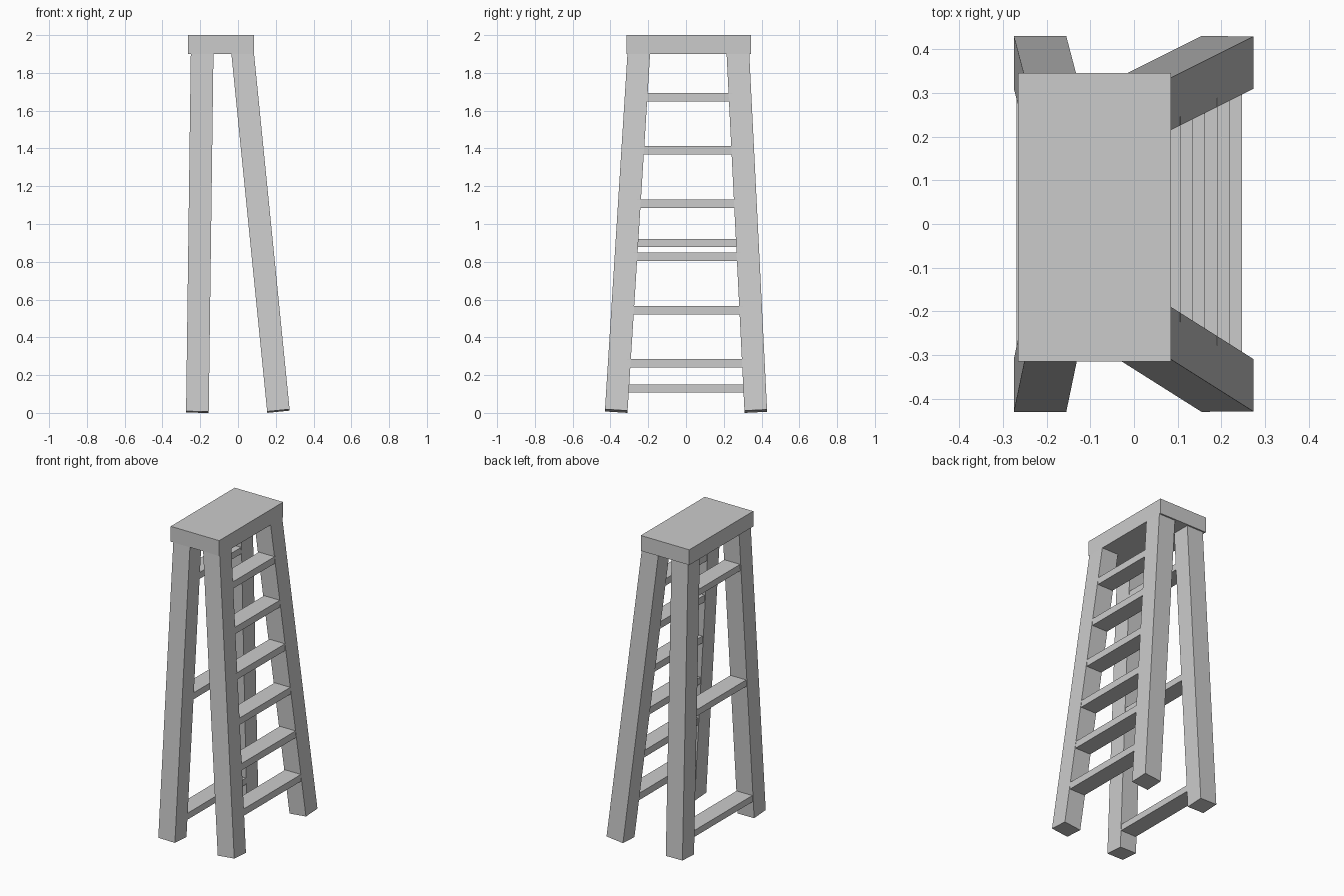
import bpy
import bmesh
from mathutils import Vector

cube = bpy.data.objects.get("Cube")
if cube:
    bpy.data.objects.remove(cube, do_unlink=True)

# Single plain grey
grey = bpy.data.materials.new("plain grey")
grey.use_nodes = True
color = (0.6, 0.6, 0.6, 1)
grey.diffuse_color = color
grey.node_tree.nodes["Principled BSDF"].inputs["Base Color"].default_value = color

TOP = 1.9      # underside of the platform
HALF = 0.06    # half the thickness of a leg


def make_box(name, low, high):
    low, high = Vector(low), Vector(high)
    bm = bmesh.new()
    bmesh.ops.create_cube(bm, size=1)
    for v in bm.verts:
        v.co = (low + high) / 2 + v.co * (high - low)
    return finish(name, bm)


def finish(name, bm):
    mesh = bpy.data.meshes.new(name)
    bm.to_mesh(mesh)
    bm.free()
    mesh.materials.append(grey)
    obj = bpy.data.objects.new(name, mesh)
    bpy.context.collection.objects.link(obj)
    return obj


def make_leg(name, foot, head):
    """Leaning square post, its foot cut square to the lean."""
    lean = (Vector(head) - Vector(foot)) / TOP
    lift = HALF * (abs(lean.x) + abs(lean.y))
    bm = bmesh.new()
    bmesh.ops.create_cube(bm, size=2 * HALF)
    for v in bm.verts:
        x, y = v.co.x, v.co.y
        if v.co.z > 0:
            z = TOP + 0.04
        else:
            z = lift - lean.x * x - lean.y * y
        v.co = (foot[0] + x + lean.x * z, foot[1] + y + lean.y * z, z)
    finish(name, bm)


# Platform
make_box("platform", (-0.265, -0.315, TOP), (0.085, 0.345, 2))

# Four splayed legs
HEAD_Y = {"right": -0.25, "left": 0.275}
FOOT_Y = {"right": -0.37, "left": 0.37}
FRAMES = {"ladder": (0.215, 0.025), "support": (-0.215, -0.19)}
for frame, (foot_x, head_x) in FRAMES.items():
    for side in HEAD_Y:
        make_leg(f"{frame}_leg_{side}", (foot_x, FOOT_Y[side]), (head_x, HEAD_Y[side]))


# Rungs set between each pair of legs
def make_rungs(frame, first, step, count, thick):
    foot_x, head_x = FRAMES[frame]
    for i in range(count):
        z = first + i * step
        t = z / TOP
        x = foot_x + (head_x - foot_x) * t
        y0, y1 = (FOOT_Y[s] + (HEAD_Y[s] - FOOT_Y[s]) * t for s in ("right", "left"))
        make_box(f"{frame}_rung_{i + 1}",
                 (x - 0.055, y0 + 0.04, z - thick / 2),
                 (x + 0.058, y1 - 0.04, z + thick / 2))


make_rungs("ladder", 0.262, 0.282, 6, 0.045)
make_rungs("support", 0.13, 0.77, 3, 0.042)
